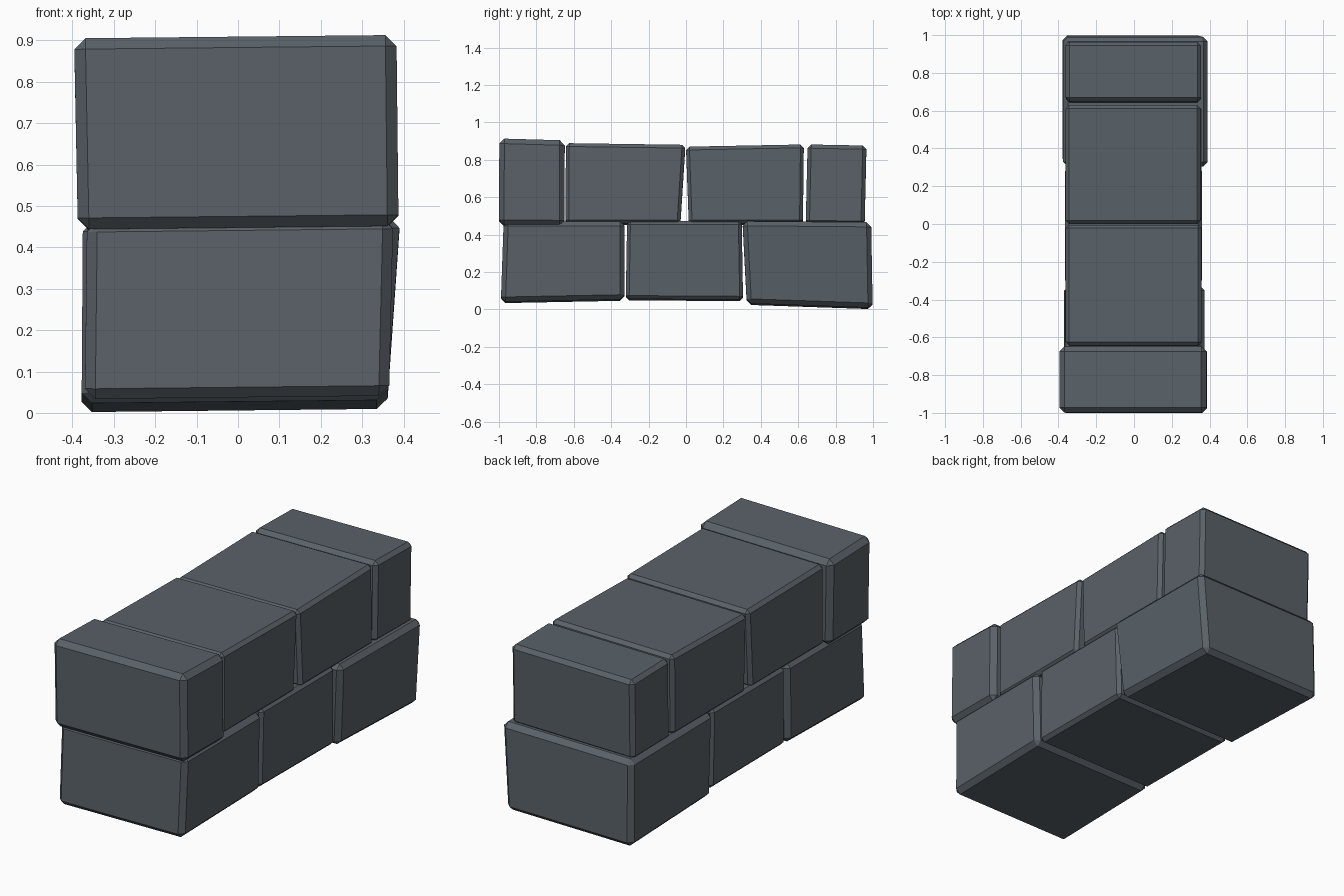
import bpy, bmesh

stone = bpy.data.materials.new("slate grey stone")
stone.diffuse_color = (0.10, 0.12, 0.138, 1)


def brick(name, xs, ys, zs, bevel=0.025):
    """Skewed, chamfered block.
    xs: (left, right) at bottom then at top; ys: (front, back) at bottom then at top;
    zs: bottom height at front, back, then top height at front, back."""
    bm = bmesh.new()
    bmesh.ops.create_cube(bm, size=2)
    for v in bm.verts:
        i, j, k = (int(c > 0) for c in v.co)
        v.co = (xs[2 * k + i], ys[2 * k + j], zs[2 * k + j])
        # slight sideways tilt, rising towards the right
        v.co.z += 0.004 * (1 if i else -1)
    bmesh.ops.bevel(bm, geom=bm.edges[:], offset=bevel, offset_type='OFFSET',
                    segments=1, profile=0.5, affect='EDGES')
    bmesh.ops.recalc_face_normals(bm, faces=bm.faces[:])
    mesh = bpy.data.meshes.new(name)
    bm.to_mesh(mesh)
    bm.free()
    mesh.materials.append(stone)
    bpy.context.collection.objects.link(bpy.data.objects.new(name, mesh))


# lower course: three full bricks
brick("lower_front_brick", (-0.37, 0.365, -0.365, 0.375),
      (-0.99, -0.328, -0.975, -0.328), (0.037, 0.05, 0.466, 0.468))
brick("lower_middle_brick", (-0.36, 0.355, -0.365, 0.36),
      (-0.322, 0.305, -0.315, 0.298), (0.052, 0.048, 0.468, 0.468), 0.018)
brick("lower_back_brick", (-0.378, 0.36, -0.375, 0.392),
      (0.325, 0.998, 0.302, 0.99), (0.028, 0.005, 0.468, 0.462))

# upper course: half, full, full, half
brick("upper_front_half_brick", (-0.387, 0.388, -0.396, 0.383),
      (-1.0, -0.65, -0.998, -0.648), (0.448, 0.445, 0.910, 0.900), 0.027)
brick("upper_front_brick", (-0.36, 0.358, -0.362, 0.358),
      (-0.645, -0.03, -0.642, -0.003), (0.456, 0.456, 0.885, 0.876), 0.018)
brick("upper_back_brick", (-0.362, 0.358, -0.362, 0.352),
      (0.015, 0.625, 0.0, 0.63), (0.456, 0.456, 0.866, 0.878), 0.018)
brick("upper_back_half_brick", (-0.36, 0.355, -0.362, 0.355),
      (0.64, 0.955, 0.65, 0.965), (0.452, 0.448, 0.878, 0.872), 0.02)
